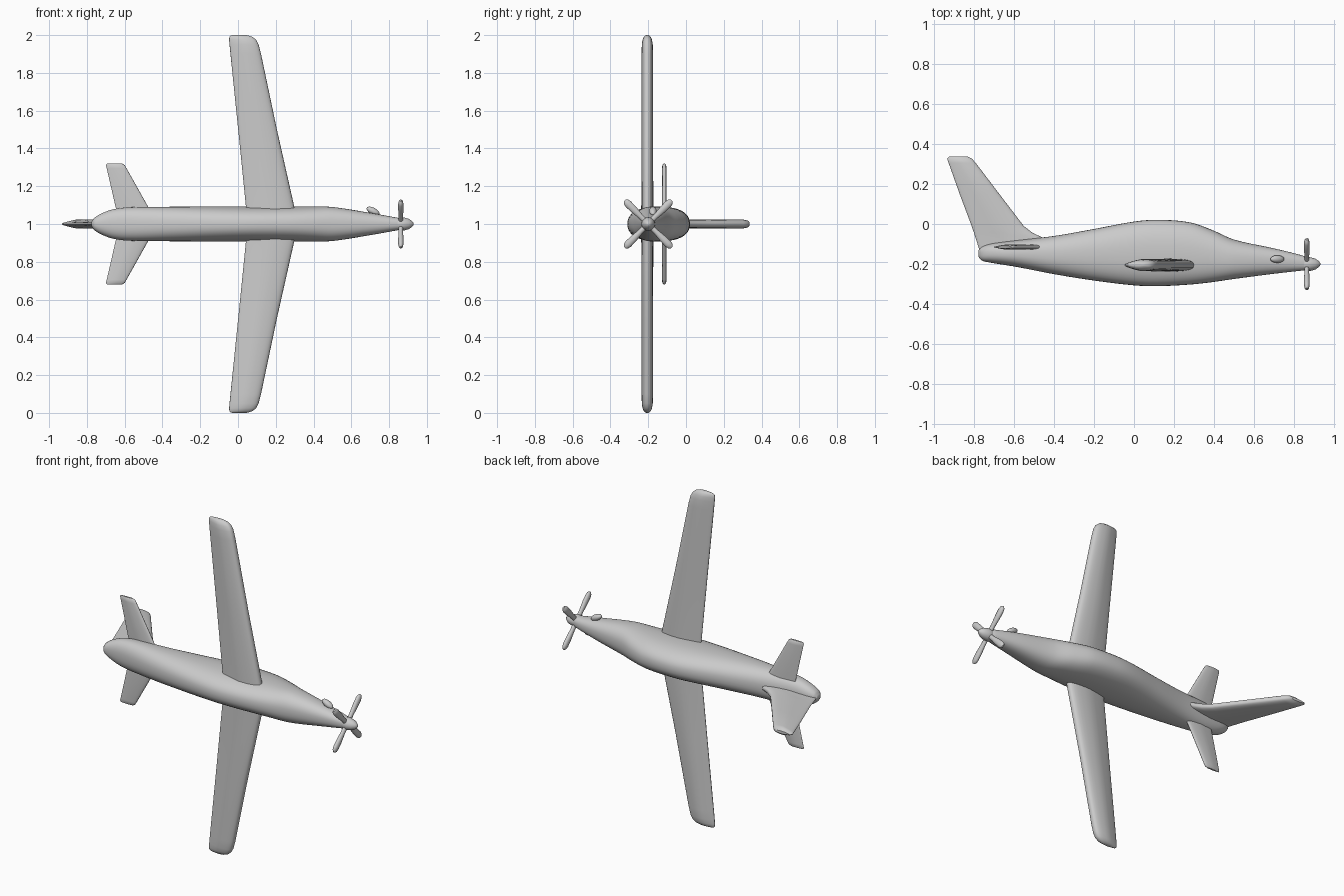
import bpy, bmesh, math
from mathutils import Vector, Matrix

if "Cube" in bpy.data.objects:
    bpy.data.objects.remove(bpy.data.objects["Cube"])

grey = bpy.data.materials.new("light_grey")
grey.diffuse_color = (0.6, 0.6, 0.6, 1)
grey.use_nodes = True
grey.node_tree.nodes["Principled BSDF"].inputs["Base Color"].default_value = grey.diffuse_color


def finish(obj, angle=40):
    obj.data.materials.append(grey)
    bpy.ops.object.select_all(action='DESELECT')
    obj.select_set(True)
    bpy.context.view_layer.objects.active = obj
    bpy.ops.object.shade_smooth_by_angle(angle=math.radians(angle))
    return obj


def loft(name, rings):
    """Skin equal-length rings of points and cap both ends."""
    bm = bmesh.new()
    rows = [[bm.verts.new(p) for p in r] for r in rings]
    n = len(rows[0])
    for a, b in zip(rows, rows[1:]):
        for i in range(n):
            j = (i + 1) % n
            bm.faces.new((a[i], a[j], b[j], b[i]))
    bm.faces.new(rows[0])
    bm.faces.new(rows[-1])
    bmesh.ops.recalc_face_normals(bm, faces=bm.faces)
    me = bpy.data.meshes.new(name)
    bm.to_mesh(me)
    bm.free()
    obj = bpy.data.objects.new(name, me)
    bpy.context.collection.objects.link(obj)
    return finish(obj)


def power(v, e):
    return math.copysign(abs(v) ** e, v)


def foil(back, front, half, n=28):
    """Blunt-nosed section: (chord position, thickness offset) pairs."""
    pts = []
    for k in range(n):
        a = 2 * math.pi * k / n
        u = 0.5 + 0.5 * power(math.cos(a), 0.85)
        taper = min(1, 0.45 + 1.1 * u)
        pts.append((back + (front - back) * u, half * power(math.sin(a), 0.7) * taper))
    return pts


def smooth_stations(stations, steps=5):
    """Catmull-Rom interpolation through the station table."""
    out = []
    for i in range(len(stations) - 1):
        p0, p1 = stations[max(i - 1, 0)], stations[i]
        p2, p3 = stations[i + 1], stations[min(i + 2, len(stations) - 1)]
        for s in range(steps):
            t = s / steps
            row = []
            for a, b, c, d, x0, x1, x2, x3 in zip(p0, p1, p2, p3, *[[p[0] for _ in p] for p in (p0, p1, p2, p3)]):
                h = x2 - x1
                m1 = (c - a) / (x2 - x0) * h
                m2 = (d - b) / (x3 - x1) * h
                row.append((2*t**3 - 3*t*t + 1) * b + (t**3 - 2*t*t + t) * m1
                           + (3*t*t - 2*t**3) * c + (t**3 - t*t) * m2)
            row[0] = p1[0] + (p2[0] - p1[0]) * t
            out.append(row)
    return out + [list(stations[-1])]


# Fuselage: x, belly y, spine y, half width
body = [(-0.775, -0.165, -0.13, 0.012), (-0.76, -0.182, -0.115, 0.033),
        (-0.72, -0.192, -0.10, 0.057), (-0.66, -0.202, -0.09, 0.078),
        (-0.58, -0.215, -0.08, 0.088), (-0.40, -0.25, -0.06, 0.091),
        (-0.20, -0.282, -0.025, 0.092), (0.0, -0.306, 0.012, 0.092),
        (0.12, -0.31, 0.021, 0.092), (0.28, -0.302, 0.008, 0.092),
        (0.39, -0.29, -0.03, 0.092), (0.50, -0.274, -0.078, 0.090),
        (0.70, -0.248, -0.122, 0.059), (0.84, -0.232, -0.157, 0.034),
        (0.875, -0.226, -0.172, 0.028)]
rings = []
for x, lo, hi, w in smooth_stations(body):
    c, h = (lo + hi) / 2, (hi - lo) / 2
    rings.append([(x, c + h * power(math.sin(a), 0.85), 1 + w * power(math.cos(a), 0.85))
                  for a in (2 * math.pi * k / 40 for k in range(40))])
loft("fuselage", rings)


def surface(name, half_plan, y):
    """Flying surface spanning both sides: (span, back, front, half thickness)."""
    plan = [(-s, b, f, t) for s, b, f, t in reversed(half_plan)] + half_plan
    loft(name, [[(u, y + v, 1 + s) for u, v in foil(b, f, t)] for s, b, f, t in plan])


# Wing with rounded tips
surface("wing", [(0.06, 0.045, 0.305, 0.032), (0.5, 0.001, 0.206, 0.031),
                 (0.90, -0.040, 0.122, 0.030), (0.95, -0.045, 0.109, 0.029),
                 (0.975, -0.047, 0.096, 0.025), (0.99, -0.046, 0.078, 0.019),
                 (0.998, -0.038, 0.055, 0.010), (1.0, -0.028, 0.045, 0.004)], -0.205)
# Tailplane
surface("tailplane", [(0.03, -0.632, -0.435, 0.014), (0.09, -0.648, -0.475, 0.013),
                      (0.295, -0.695, -0.590, 0.012), (0.312, -0.699, -0.600, 0.010),
                      (0.319, -0.694, -0.612, 0.005)], -0.115)
# Upright fin with a forward root fillet: y, back, front, half thickness
fin = [(-0.15, -0.765, -0.42, 0.024), (-0.07, -0.79, -0.45, 0.024),
       (-0.045, -0.798, -0.505, 0.024), (-0.01, -0.81, -0.55, 0.024),
       (0.15, -0.870, -0.672, 0.024), (0.305, -0.925, -0.79, 0.023),
       (0.325, -0.932, -0.808, 0.019), (0.337, -0.922, -0.83, 0.008)]
loft("tail_fin", [[(u, y, 1 + v) for u, v in foil(b, f, t)] for y, b, f, t in fin])

# Spinner: x, radius
spin = [(0.84, 0.030), (0.86, 0.036), (0.88, 0.034), (0.905, 0.027), (0.922, 0.015), (0.93, 0.004)]
loft("spinner", [[(x, -0.2 + r * math.cos(a), 1 + r * math.sin(a))
                  for a in (2 * math.pi * k / 24 for k in range(24))] for x, r in spin])

# Propeller blades: distance from hub, half width, half thickness
blade = [(0.01, 0.014, 0.012), (0.06, 0.014, 0.012), (0.11, 0.019, 0.014),
         (0.15, 0.020, 0.014), (0.167, 0.016, 0.011), (0.176, 0.007, 0.005)]
for i in range(4):
    turn = Matrix.Rotation(math.radians(45 + 90 * i), 3, 'X')
    pts = [[Vector((0.862, -0.2, 1)) + turn @ Vector((t * math.cos(a), w * math.sin(a), r))
            for a in (2 * math.pi * k / 16 for k in range(16))] for r, w, t in blade]
    loft("propeller_blade_%d" % (i + 1), pts)

# Exhaust stub on one side of the nose, leaning backwards
bpy.ops.mesh.primitive_uv_sphere_add(segments=20, ring_count=12, radius=1, location=(0.715, -0.175, 1.068))
stub = bpy.context.object
stub.name = "exhaust_stub"
stub.scale = (0.038, 0.019, 0.018)
stub.rotation_euler = (0, math.radians(28), 0)
finish(stub)
